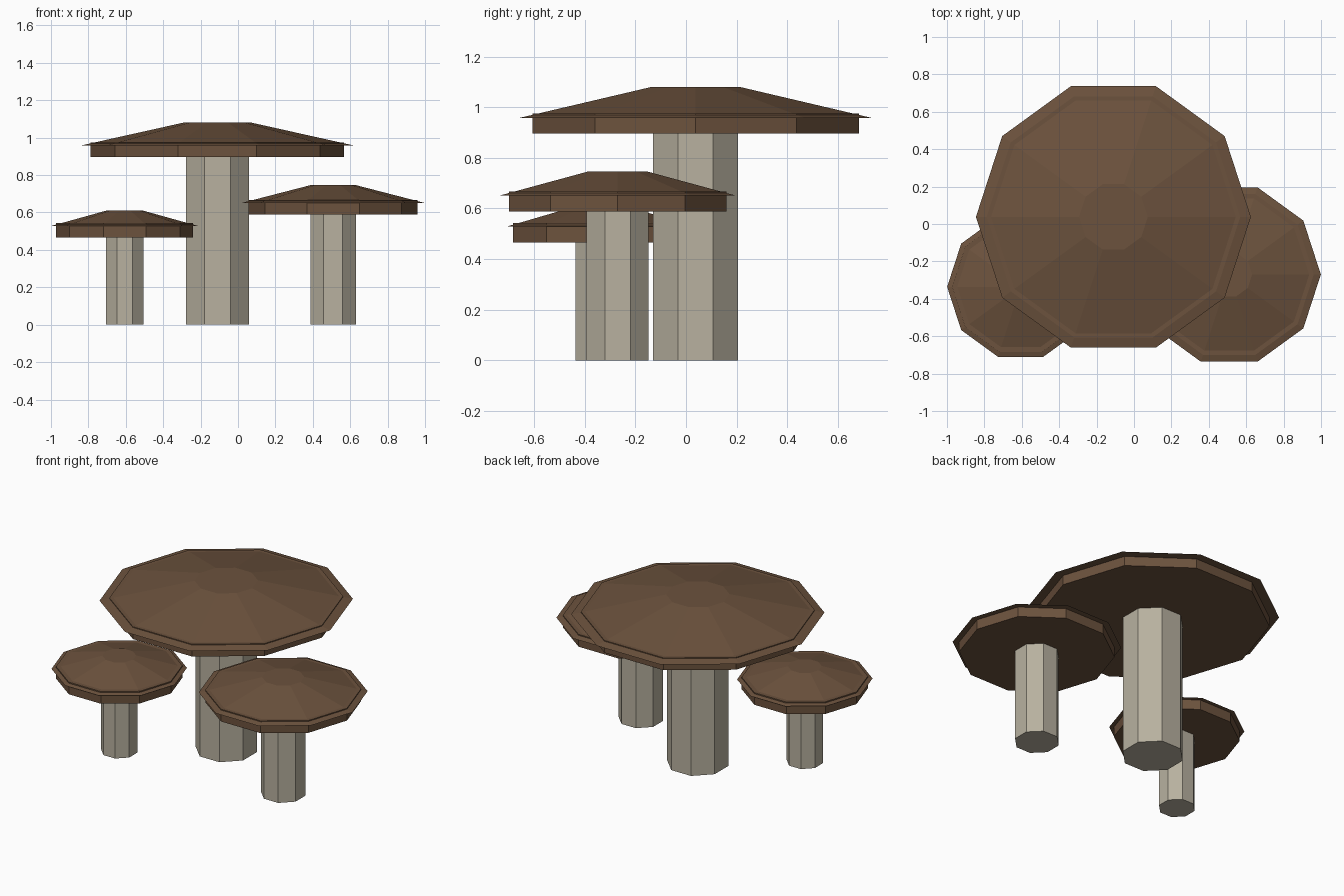
import bpy
import math

if "Cube" in bpy.data.objects:
    bpy.data.objects.remove(bpy.data.objects["Cube"])


def material(name, color):
    m = bpy.data.materials.new(name)
    m.diffuse_color = color
    m.use_nodes = True
    m.node_tree.nodes["Principled BSDF"].inputs["Base Color"].default_value = m.diffuse_color
    return m


CAP = material("cap_brown", (0.15, 0.085, 0.047, 1))
STEM = material("stem_cream", (0.48, 0.44, 0.35, 1))


def frustum(name, sides, r1, r2, x, y, z1, z2, mat, turn=0.0):
    """Flat-sided cylinder or cut cone with its first corner facing +x, plus a turn."""
    bpy.ops.mesh.primitive_cone_add(vertices=sides, radius1=r1, radius2=r2, depth=z2 - z1,
                                    location=(x, y, (z1 + z2) / 2),
                                    rotation=(0, 0, math.pi / 2 + turn))
    ob = bpy.context.object
    ob.name = name
    ob.data.materials.append(mat)
    return ob


def mushroom(name, x, y, cap_r, rim_r, stem_r, z_rim, z_lip, z_rim_top, z_top):
    # eight-sided stem with flats facing the axes
    frustum(name + "_stem", 8, stem_r, stem_r, x, y, 0, z_rim + 0.005, STEM, math.pi / 8)
    # ten-sided rim whose top just breaks through the cap slope
    frustum(name + "_rim", 10, rim_r, rim_r, x, y, z_rim, z_rim_top, CAP)
    # sloping cap with a small flat crown
    frustum(name + "_cap", 10, cap_r, cap_r * 0.25, x, y, z_lip, z_top, CAP)


mushroom("large_mushroom", -0.11, 0.038, 0.735, 0.678, 0.182, 0.896, 0.957, 0.975, 1.08)
mushroom("medium_mushroom", 0.509, -0.27, 0.49, 0.452, 0.1325, 0.588, 0.651, 0.667, 0.746)
mushroom("small_mushroom", -0.606, -0.336, 0.393, 0.366, 0.108, 0.465, 0.528, 0.543, 0.61)
